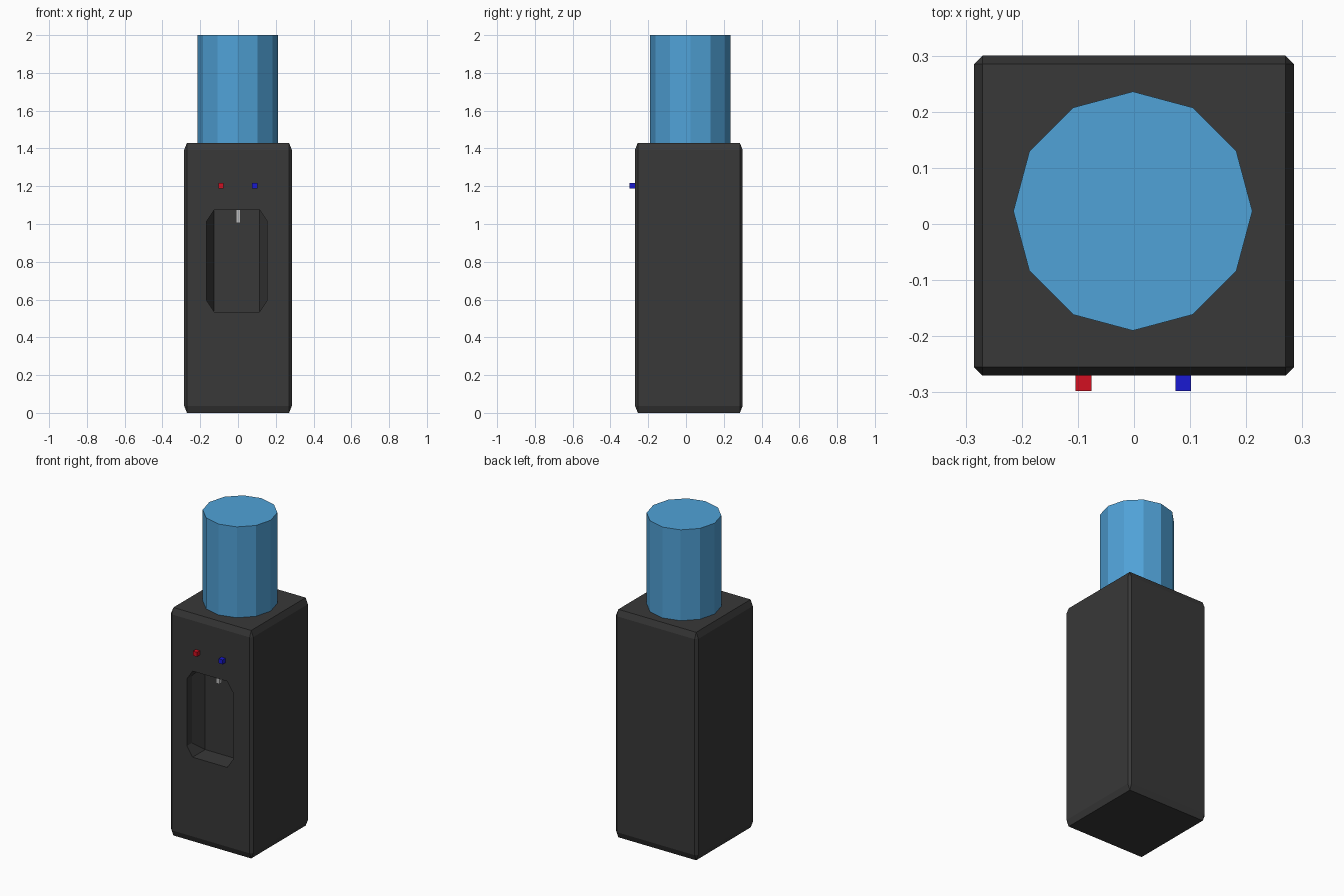
import bpy, bmesh
from mathutils import Matrix, Vector

if "Cube" in bpy.data.objects:
    bpy.data.objects.remove(bpy.data.objects["Cube"])


def material(name, rgb):
    m = bpy.data.materials.new(name)
    m.diffuse_color = (*rgb, 1)
    m.use_nodes = True
    m.node_tree.nodes["Principled BSDF"].inputs["Base Color"].default_value = m.diffuse_color
    return m


def finish(bm, name, mat=None):
    bmesh.ops.recalc_face_normals(bm, faces=bm.faces[:])
    mesh = bpy.data.meshes.new(name)
    bm.to_mesh(mesh)
    bm.free()
    ob = bpy.data.objects.new(name, mesh)
    bpy.context.collection.objects.link(ob)
    if mat:
        mesh.materials.append(mat)
    return ob


def box(name, size, center, mat, bevel=0, stretch=1):
    bm = bmesh.new()
    bmesh.ops.create_cube(bm, size=1)
    bmesh.ops.scale(bm, vec=size, verts=bm.verts[:])
    if bevel:
        bmesh.ops.bevel(bm, geom=bm.edges[:], offset=bevel, segments=1,
                        profile=0.5, affect='EDGES')
    bmesh.ops.scale(bm, vec=(1, 1, stretch), verts=bm.verts[:])
    bmesh.ops.translate(bm, vec=center, verts=bm.verts[:])
    return finish(bm, name, mat)


black = material("black_plastic", (0.04, 0.04, 0.04))
water = material("water_blue", (0.08, 0.36, 0.68))
red = material("hot_red", (0.65, 0.005, 0.015))
blue = material("cold_blue", (0.01, 0.01, 0.65))
metal = material("tap_grey", (0.5, 0.5, 0.5))

# Cabinet: chamfered cube stretched upwards
body = box("cabinet", (0.57, 0.57, 0.572), (0, 0.015, 0.715), black, 0.015, 2.5)

# Recess cutter: cut corners, rear side edges chamfered
front, back = -0.27, -0.145
cx, cz = -0.006, 0.805
bm = bmesh.new()
for s in (-1, 1):
    for t in (-1, 1):
        for dx, y, dz in ((0.16, front - 0.1, 0.21), (0.12, front - 0.1, 0.27),
                          (0.16, front + 0.05, 0.21), (0.12, back, 0.27)):
            bm.verts.new((cx + s * dx, y, cz + t * dz))
bmesh.ops.convex_hull(bm, input=bm.verts[:])
bmesh.ops.dissolve_limit(bm, angle_limit=0.01, verts=bm.verts[:], edges=bm.edges[:])
cutter = finish(bm, "recess_cutter", black)
cutter.hide_render = True
cutter.display_type = 'WIRE'
mod = body.modifiers.new("recess", 'BOOLEAN')
mod.operation = 'DIFFERENCE'
mod.solver = 'EXACT'
mod.object = cutter

# Water bottle: twelve-sided cylinder
bm = bmesh.new()
bmesh.ops.create_cone(bm, cap_ends=True, segments=12, radius1=0.213,
                      radius2=0.213, depth=0.6,
                      matrix=Matrix.Translation(Vector((-0.002, 0.023, 1.70))))
finish(bm, "water_bottle", water)

# Buttons and tap
for name, x, mat in (("hot_button", -0.09, red), ("cold_button", 0.088, blue)):
    box(name, (0.028, 0.034, 0.028), (x, -0.281, 1.203), mat)
box("tap", (0.024, 0.026, 0.085), (0.001, -0.19, 1.0475), metal)
